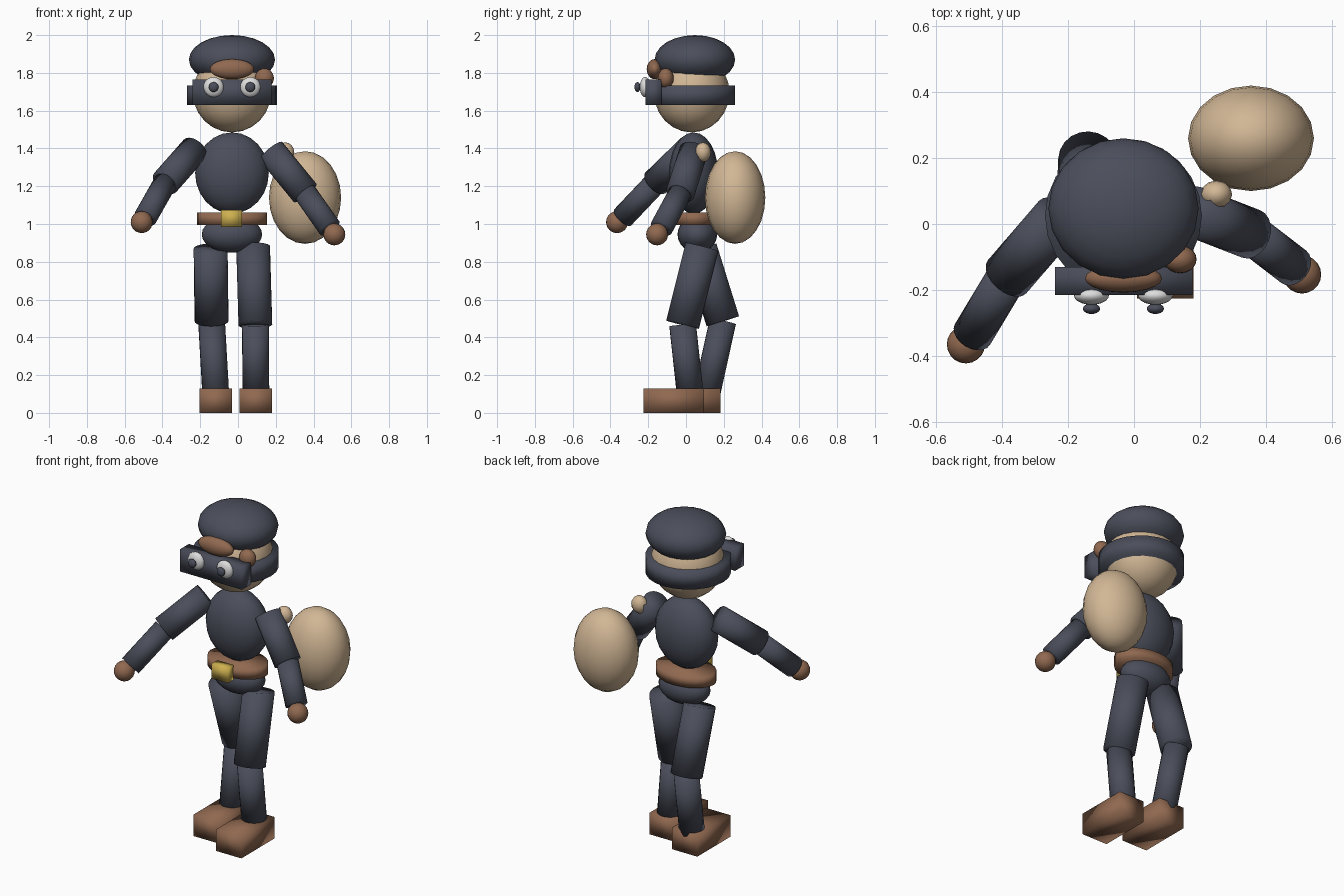
import bpy
import bmesh
from mathutils import Vector, Matrix

if "Cube" in bpy.data.objects:
    bpy.data.objects.remove(bpy.data.objects["Cube"])


def material(name, rgb):
    m = bpy.data.materials.new(name)
    m.diffuse_color = (*rgb, 1.0)
    m.use_nodes = True
    m.node_tree.nodes["Principled BSDF"].inputs["Base Color"].default_value = m.diffuse_color
    return m


NAVY = material("slate navy", (0.070, 0.077, 0.105))
TAN = material("tan", (0.64, 0.47, 0.30))
BROWN = material("leather brown", (0.28, 0.14, 0.08))
GOLD = material("buckle gold", (0.62, 0.44, 0.08))
WHITE = material("lens white", (0.72, 0.72, 0.72))


def finish(name, bm, mat):
    bmesh.ops.recalc_face_normals(bm, faces=bm.faces)
    for f in bm.faces:
        f.smooth = True
    mesh = bpy.data.meshes.new(name)
    bm.to_mesh(mesh)
    bm.free()
    mesh.materials.append(mat)
    ob = bpy.data.objects.new(name, mesh)
    bpy.context.collection.objects.link(ob)
    return ob


def place(center, size):
    return Matrix.Translation(center) @ Matrix.Diagonal((*size, 1.0))


def ball(name, center, radii, mat, segs=20, rings=12):
    bm = bmesh.new()
    bmesh.ops.create_uvsphere(bm, u_segments=segs, v_segments=rings, radius=1,
                              matrix=place(center, radii))
    return finish(name, bm, mat)


def box(name, low, high, mat):
    low, high = Vector(low), Vector(high)
    bm = bmesh.new()
    bmesh.ops.create_cube(bm, size=1, matrix=place((low + high) / 2, high - low))
    return finish(name, bm, mat)


def drum(name, center, rx, ry, height, mat):
    bm = bmesh.new()
    bmesh.ops.create_cone(bm, cap_ends=True, segments=24, radius1=1, radius2=1,
                          depth=1, matrix=place(center, (rx, ry, height)))
    return finish(name, bm, mat)


def limb(name, start, end, radius, mat):
    start, end = Vector(start), Vector(end)
    axis = end - start
    turn = axis.to_track_quat('Z', 'Y').to_matrix().to_4x4()
    bm = bmesh.new()
    bmesh.ops.create_cone(bm, cap_ends=True, segments=20, radius1=radius,
                          radius2=radius, depth=axis.length,
                          matrix=Matrix.Translation((start + end) / 2) @ turn)
    return finish(name, bm, mat)


CX = -0.032  # body centre line

# Head, cap and mask band
ball("head", (CX, 0.03, 1.695), (0.207, 0.20, 0.21), TAN)
ball("cap", (CX, 0.047, 1.87), (0.228, 0.213, 0.13), NAVY)
drum("mask_band", (CX, 0.025, 1.682), 0.238, 0.235, 0.105, NAVY)

# Goggles with two lenses and pupils
box("goggle_box", (-0.24, -0.215, 1.63), (0.177, -0.13, 1.765), NAVY)
for side, s in (("left", -1), ("right", 1)):
    x = CX + s * 0.097
    ball(side + "_lens", (x, -0.217, 1.725), (0.053, 0.028, 0.053), WHITE)
    ball(side + "_pupil", (x, -0.257, 1.725), (0.026, 0.016, 0.026), NAVY)

# Hair tufts under the cap
ball("front_hair", (CX, -0.165, 1.82), (0.117, 0.043, 0.053), BROWN)
ball("side_hair", (0.14, -0.107, 1.772), (0.05, 0.042, 0.052), BROWN)

# Torso, pelvis, belt and buckle
ball("torso", (CX, 0.04, 1.27), (0.195, 0.13, 0.215), NAVY)
ball("pelvis", (CX, 0.06, 0.945), (0.16, 0.105, 0.097), NAVY)
drum("belt", (CX, 0.045, 1.028), 0.185, 0.125, 0.064, BROWN)
box("buckle", (-0.09, -0.125, 0.985), (0.02, -0.07, 1.075), GOLD)

# Arms: shoulder, elbow, wrist, hand
arms = {
    "left": ((-0.23, 0.02, 1.395), (-0.385, -0.16, 1.22),
             (-0.49, -0.335, 1.035), (-0.51, -0.365, 1.01)),
    "right": ((0.175, 0.04, 1.385), (0.355, -0.03, 1.165),
              (0.485, -0.13, 0.98), (0.51, -0.153, 0.945)),
}
for side, (shoulder, elbow, wrist, hand) in arms.items():
    limb(side + "_upper_arm", shoulder, elbow, 0.077, NAVY)
    limb(side + "_forearm", elbow, wrist, 0.062, NAVY)
    ball(side + "_hand", hand, (0.058,) * 3, BROWN)

# Legs: hip, knee, ankle
legs = {
    "left": ((-0.145, 0.075, 0.87), (-0.14, 0.195, 0.485), (-0.118, 0.11, 0.1)),
    "right": ((0.08, 0.085, 0.88), (0.092, -0.018, 0.467), (0.095, 0.022, 0.1)),
}
for side, (hip, knee, ankle) in legs.items():
    limb(side + "_thigh", hip, knee, 0.09, NAVY)
    limb(side + "_shin", knee, ankle, 0.071, NAVY)
    x, y = ankle[0], ankle[1]
    box(side + "_boot", (x - 0.086, y - 0.248, 0), (x + 0.086, y + 0.072, 0.13), BROWN)

# Sack over the shoulder with its tied knot
ball("sack", (0.355, 0.26, 1.14), (0.191, 0.16, 0.245), TAN)
ball("sack_knot", (0.25, 0.09, 1.38), (0.048, 0.042, 0.052), TAN, 12, 8)
